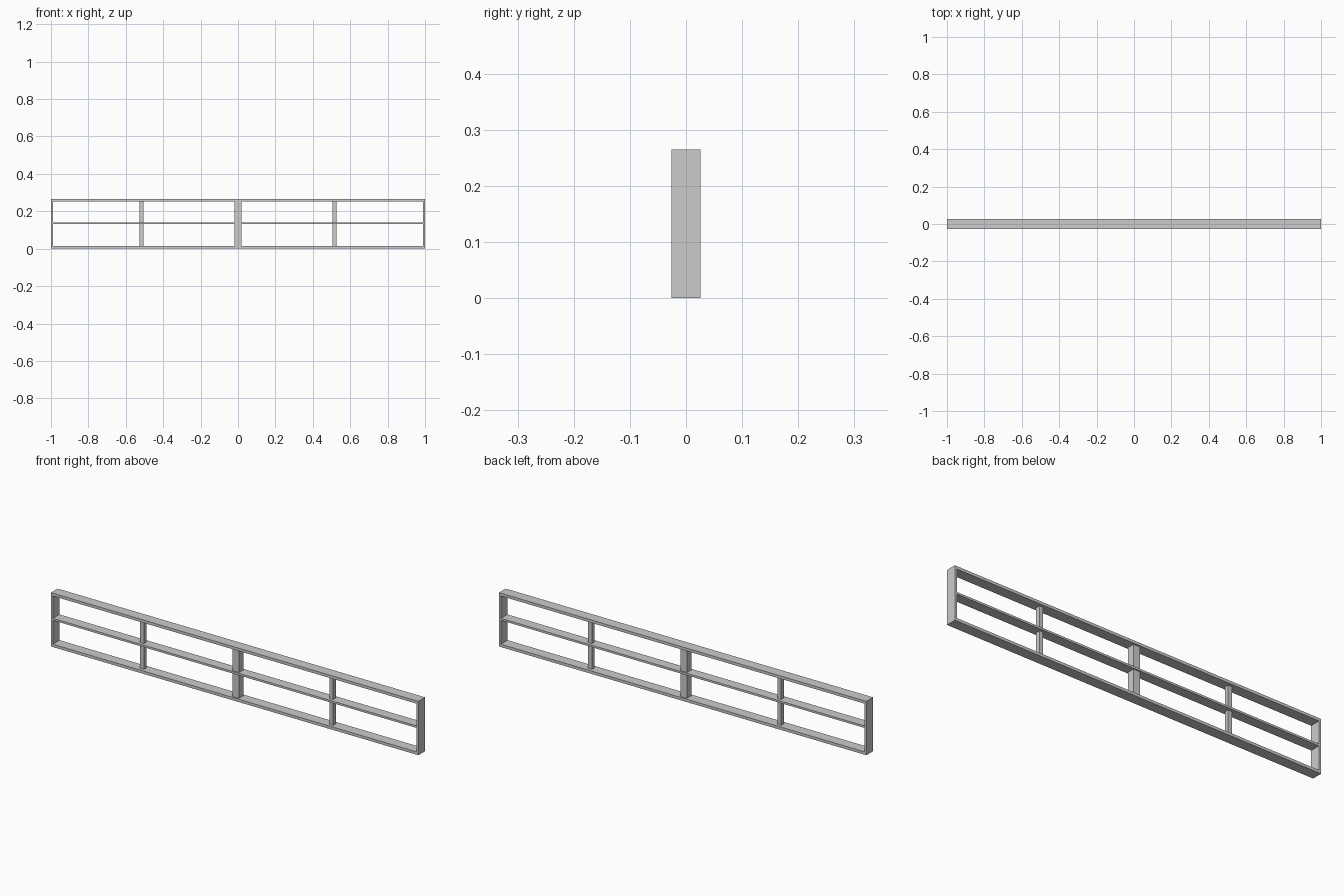
import bpy

if "Cube" in bpy.data.objects:
    bpy.data.objects.remove(bpy.data.objects["Cube"])

L, D, H = 2.0, 0.052, 0.265   # overall size
RAIL, END, SHELF = 0.014, 0.011, 0.010
MID = 0.136                   # shelf centre height


def box(name, x, z0, z1, sx, sy):
    bpy.ops.mesh.primitive_cube_add(size=1, location=(x, 0, (z0 + z1) / 2))
    o = bpy.context.object
    o.name = name
    o.scale = (sx, sy, z1 - z0)
    bpy.ops.object.transform_apply(location=False, rotation=False, scale=True)
    return o


# Outer frame: rails between the end panels
inner = L - 2 * END
box("bottom_rail", 0, 0, RAIL, inner, D)
box("top_rail", 0, H - RAIL, H, inner, D)
for side, s in (("left", -1), ("right", 1)):
    box(side + "_end_panel", s * (L - END) / 2, 0, H, END, D)

# Middle shelf
box("middle_shelf", 0, MID - SHELF / 2, MID + SHELF / 2, inner, D - 0.002)

# Square posts, split above and below the shelf
for name, x, w in (("left", -0.515, 0.021), ("centre", 0, 0.036), ("right", 0.515, 0.021)):
    box(name + "_lower_post", x, RAIL, MID - SHELF / 2, w, w)
    box(name + "_upper_post", x, MID + SHELF / 2, H - RAIL, w, w)
